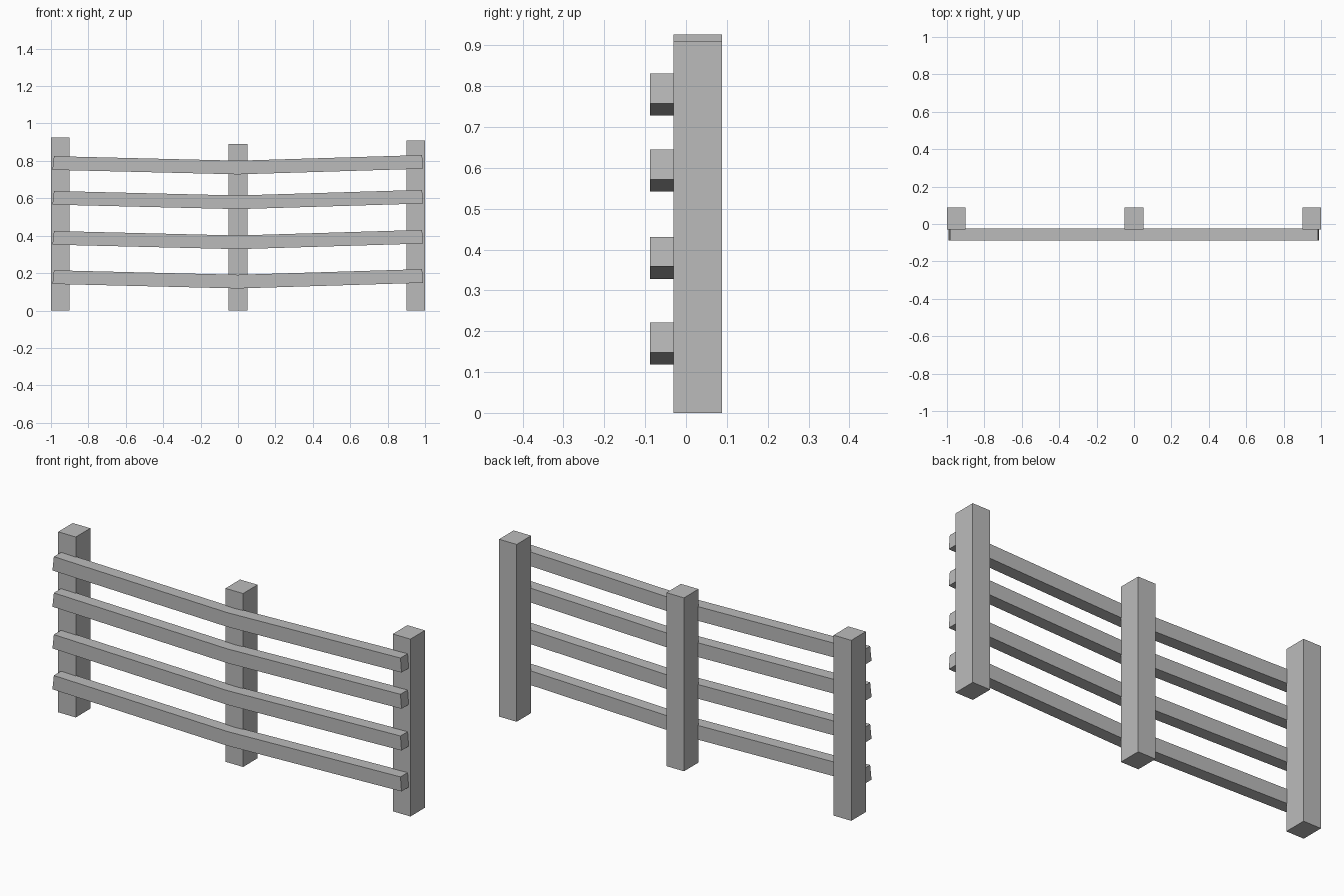
import bpy
import bmesh

cube = bpy.data.objects.get("Cube")
if cube:
    bpy.data.objects.remove(cube, do_unlink=True)

wood = bpy.data.materials.new("grey_wood")
wood.use_nodes = True
GREY = (0.5, 0.5, 0.5, 1)
wood.diffuse_color = GREY
wood.node_tree.nodes["Principled BSDF"].inputs["Base Color"].default_value = GREY


def extrude_outline(name, outline, front, back):
    """Extrude an (x, z) outline from y = front to y = back."""
    bm = bmesh.new()
    face = bm.faces.new([bm.verts.new((x, front, z)) for x, z in outline])
    grown = bmesh.ops.extrude_face_region(bm, geom=[face])["geom"]
    verts = [g for g in grown if isinstance(g, bmesh.types.BMVert)]
    bmesh.ops.translate(bm, verts=verts, vec=(0, back - front, 0))
    bmesh.ops.recalc_face_normals(bm, faces=bm.faces)
    mesh = bpy.data.meshes.new(name)
    bm.to_mesh(mesh)
    bm.free()
    mesh.materials.append(wood)
    obj = bpy.data.objects.new(name, mesh)
    bpy.context.collection.objects.link(obj)


# Three square posts of slightly different heights
for name, x, height in (("right_post", -0.95, 0.926),
                        ("middle_post", 0, 0.89),
                        ("left_post", 0.95, 0.91)):
    extrude_outline(name, [(x - 0.05, 0), (x + 0.05, 0),
                           (x + 0.05, height), (x - 0.05, height)], -0.03, 0.088)

# Four rails sagging at the middle post, with slightly slanted ends
THICK = 0.073
for i, sag in enumerate((0.118, 0.328, 0.542, 0.728)):
    outline = [(-0.992, sag + 0.024), (0, sag), (0.99, sag + 0.03),
               (0.984, sag + 0.03 + THICK), (0, sag + THICK),
               (-0.984, sag + 0.024 + THICK)]
    extrude_outline(f"rail_{i + 1}", outline, -0.088, -0.025)
